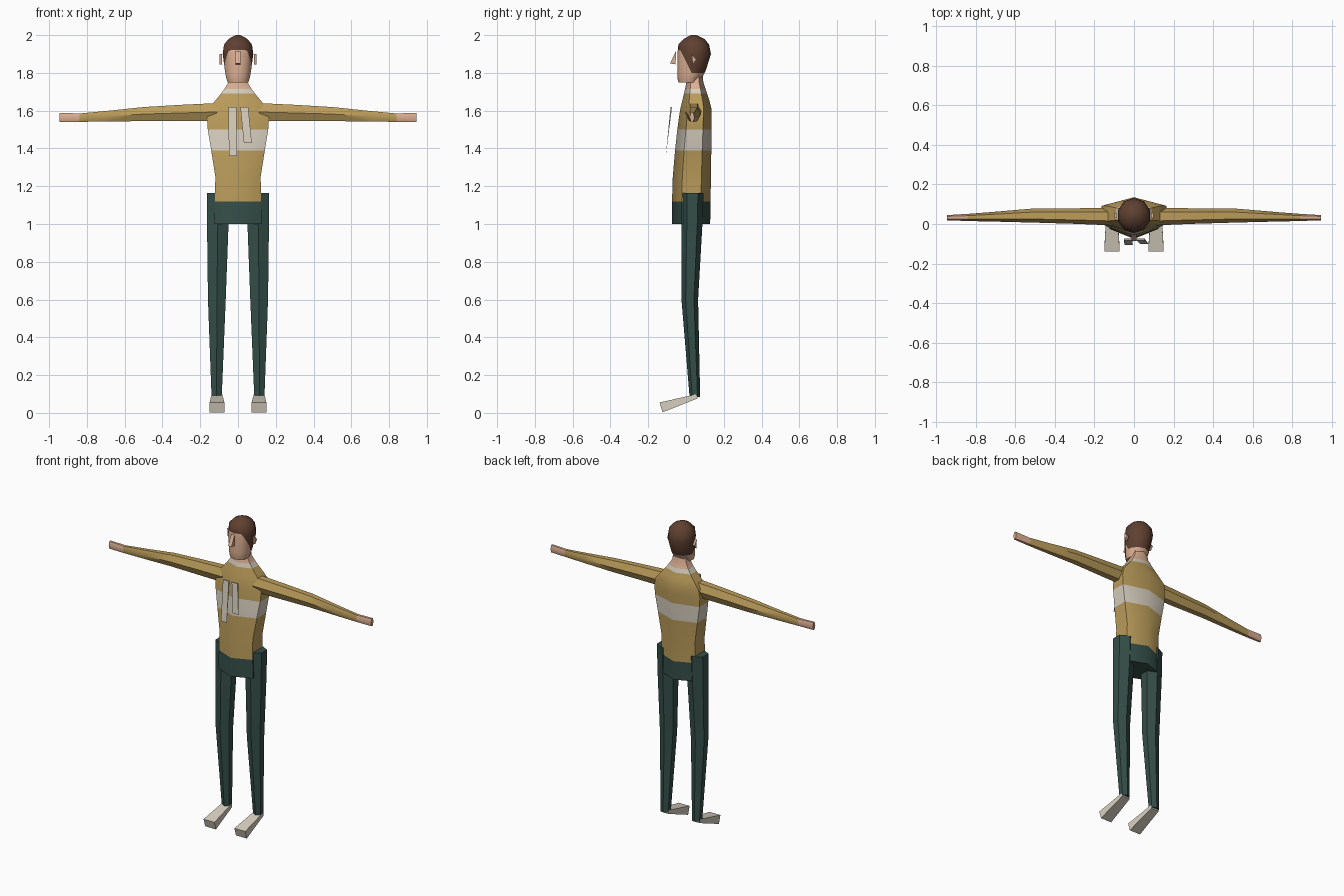
import bpy, bmesh, math
from mathutils import Vector

if "Cube" in bpy.data.objects:
    bpy.data.objects.remove(bpy.data.objects["Cube"])


def material(name, rgb):
    m = bpy.data.materials.new(name)
    m.use_nodes = True
    colour = (*rgb, 1)
    m.diffuse_color = colour
    bsdf = next(n for n in m.node_tree.nodes if n.type == 'BSDF_PRINCIPLED')
    bsdf.inputs["Base Color"].default_value = colour
    return m


MUSTARD = material("mustard knit", (0.50, 0.335, 0.105))
CREAM = material("cream", (0.68, 0.62, 0.52))
GREEN = material("dark green cloth", (0.036, 0.078, 0.066))
SKIN = material("skin", (0.72, 0.43, 0.29))
HAIR = material("brown hair", (0.115, 0.052, 0.03))


def finish(name, bm, mats, angle=50):
    bmesh.ops.recalc_face_normals(bm, faces=bm.faces)
    mesh = bpy.data.meshes.new(name)
    bm.to_mesh(mesh)
    bm.free()
    for m in mats:
        mesh.materials.append(m)
    ob = bpy.data.objects.new(name, mesh)
    bpy.context.collection.objects.link(ob)
    bpy.ops.object.select_all(action='DESELECT')
    ob.select_set(True)
    bpy.context.view_layer.objects.active = ob
    bpy.ops.object.shade_smooth_by_angle(angle=math.radians(angle))
    return ob


def loft(rings, axis, sides, phase, segments=None):
    """Skin rings of (centre, half width, half depth) across the given axis."""
    bm = bmesh.new()
    u, v = [i for i in range(3) if i != axis]
    angles = [phase + math.tau * k / sides for k in range(sides)]
    mu = max(abs(math.cos(a)) for a in angles)
    mv = max(abs(math.sin(a)) for a in angles)
    loops = []
    for centre, hu, hv in rings:
        loop = []
        for a in angles:
            p = Vector(centre)
            p[u] += hu * math.cos(a) / mu
            p[v] += hv * math.sin(a) / mv
            loop.append(bm.verts.new(p))
        loops.append(loop)
    for s, (lo, hi) in enumerate(zip(loops, loops[1:])):
        for k in range(sides):
            j = (k + 1) % sides
            f = bm.faces.new((lo[k], lo[j], hi[j], hi[k]))
            f.material_index = segments[s] if segments else 0
    first = bm.faces.new(loops[0])
    last = bm.faces.new(loops[-1])
    if segments:
        first.material_index, last.material_index = segments[0], segments[-1]
    return bm


def prism(name, mat, outline, top_x, low_x, width):
    """Thin wedge: side outline (y, z), sliding from low_x to top_x in x."""
    bm = bmesh.new()
    zs = [z for _, z in outline]
    lo, hi = min(zs), max(zs)
    loops = []
    for side in (-1, 1):
        loops.append([bm.verts.new((low_x + (top_x - low_x) * (z - lo) / (hi - lo)
                                    + side * width / 2, y, z)) for y, z in outline])
    n = len(outline)
    for k in range(n):
        j = (k + 1) % n
        bm.faces.new((loops[0][k], loops[0][j], loops[1][j], loops[1][k]))
    for loop in loops:
        bm.faces.new(loop)
    return finish(name, bm, [mat], 20)


# Torso: hips, sweater with chest band, collar and neck; (z, half width, front, back)
torso = [(1.0, .125, -.075, .128), (1.12, .122, -.074, .13), (1.25, .12, -.07, .132),
         (1.39, .142, -.058, .134), (1.5, .16, -.046, .135), (1.56, .164, -.038, .135),
         (1.61, .155, -.03, .135), (1.65, .123, -.02, .125), (1.69, .09, -.011, .112),
         (1.715, .072, -.005, .104), (1.75, .05, .002, .092), (1.79, .045, .005, .088)]
rings = [((0, (f + b) / 2, z), w, (b - f) / 2) for z, w, f, b in torso]
bm = loft(rings, 2, 6, math.pi / 6, [0, 1, 1, 2, 1, 1, 1, 1, 2, 3, 3])
finish("torso", bm, [GREEN, MUSTARD, CREAM, SKIN])

# Head: lofted skull, cut along the hairline
head = [(1.75, .055, -.04, .07), (1.775, .063, -.046, .085), (1.81, .069, -.046, .104),
        (1.9, .081, -.046, .132), (1.95, .074, -.04, .122), (1.98, .05, -.012, .098),
        (2.0, .012, .025, .055)]
rings = [((0, (f + b) / 2, z), w, (b - f) / 2) for z, w, f, b in head]
bm = loft(rings, 2, 10, math.pi / 10)
slope = Vector((0, .12, .06)).normalized()
cuts = [(Vector((0, 0, 1.92)), Vector((0, 0, 1))),
        (Vector((0, -.03, 1.92)), slope),
        (Vector((0, 0, 1.8)), Vector((0, 0, 1)))]
for co, no in cuts:
    bmesh.ops.bisect_plane(bm, geom=bm.verts[:] + bm.edges[:] + bm.faces[:],
                           plane_co=co, plane_no=no)
for f in bm.faces:
    above, behind, over_nape = [(f.calc_center_median() - co).dot(no) > 0 for co, no in cuts]
    f.material_index = int(above or (behind and over_nape))
finish("head", bm, [SKIN, HAIR])
prism("nose", SKIN, [(-.053, 1.915), (-.085, 1.85), (-.055, 1.845)], 0, 0, .024)

# Chest streamers
prism("right_streamer", CREAM, [(-.074, 1.62), (-.082, 1.62), (-.107, 1.36)], -.03, -.027, .042)
prism("left_streamer", CREAM, [(-.074, 1.62), (-.082, 1.62), (-.1, 1.43)], .033, .052, .042)

for s, side in ((1, "left"), (-1, "right")):
    # Ear
    prism(side + "_ear", SKIN, [(.03, 1.9), (.055, 1.87), (.035, 1.845)],
          s * .092, s * .092, .014)

    # Sleeve and hand; (x, y, z, half depth, half height)
    arm = [(.11, .038, 1.593, .045, .047), (.3, .04, 1.588, .039, .043),
           (.5, .043, 1.582, .036, .037), (.7, .037, 1.57, .025, .028),
           (.84, .033, 1.563, .018, .022), (.945, .032, 1.565, .013, .024)]
    rings = [((s * x, y, z), d, h) for x, y, z, d, h in arm]
    finish(side + "_arm", loft(rings, 0, 6, 0, [0, 0, 0, 0, 1]), [MUSTARD, SKIN])

    # Trouser leg; (x, y, z, half width, half depth)
    leg = [(.113, .025, .085, .027, .028), (.112, .02, .6, .047, .044),
           (.107, .032, 1.0, .057, .055), (.107, .034, 1.165, .058, .059)]
    rings = [((s * x, y, z), w, d) for x, y, z, w, d in leg]
    rings[0][0][1:]
    rings[0] = ((s * .113, .047, .085), .027, .028)
    finish(side + "_leg", loft(rings, 2, 6, math.pi / 6), [GREEN])

    # Foot
    rings = [((s * .112, .06, .088), .028, .012), ((s * .111, -.132, .029), .039, .026)]
    bm = loft(rings, 1, 4, math.pi / 4)
    for v in bm.verts:
        if v.co.y < 0:
            v.co.y += .3 * (.029 - v.co.z)
    finish(side + "_foot", bm, [CREAM], 30)
